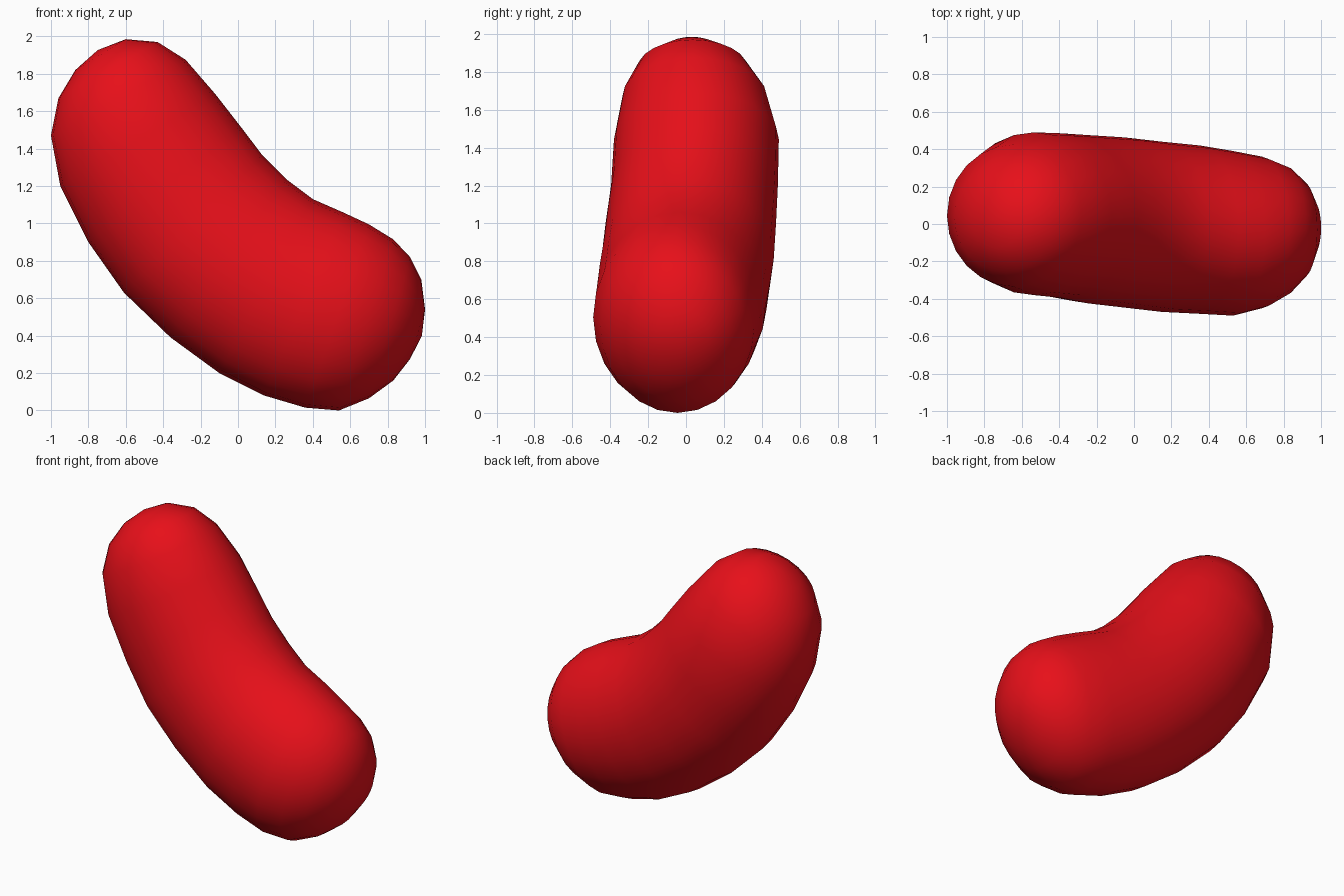
import bpy, bmesh
from math import sin, cos, pi
from mathutils import Vector

if "Cube" in bpy.data.objects:
    bpy.data.objects.remove(bpy.data.objects["Cube"])

SIDES = 24

# Cross-sections along the bean: outer x, z, inner x, z, half depth, centre y
stations = [
    (-0.87, 1.82, -0.60, 1.985, 0.155, 0.03),
    (-0.96, 1.67, -0.43, 1.97, 0.29, 0.035),
    (-1.00, 1.47, -0.28, 1.875, 0.38, 0.045),
    (-0.95, 1.20, -0.12, 1.69, 0.435, 0.055),
    (-0.80, 0.90, 0.02, 1.51, 0.44, 0.045),
    (-0.61, 0.63, 0.13, 1.365, 0.45, 0.025),
    (-0.36, 0.39, 0.26, 1.235, 0.455, 0.008),
    (-0.10, 0.20, 0.40, 1.13, 0.455, -0.015),
    (0.14, 0.08, 0.56, 1.06, 0.45, -0.03),
    (0.36, 0.015, 0.70, 0.995, 0.44, -0.05),
    (0.54, 0.00, 0.83, 0.915, 0.405, -0.045),
    (0.70, 0.065, 0.92, 0.82, 0.345, -0.035),
    (0.83, 0.16, 0.98, 0.70, 0.255, -0.03),
    (0.92, 0.275, 1.00, 0.54, 0.14, -0.02),
]
tips = [Vector((-0.75, 0.03, 1.927)), Vector((0.983, -0.02, 0.40))]

# Elliptical rings joined into a closed bean
bm = bmesh.new()
rings = []
for ox, oz, ix, iz, depth, cy in stations:
    centre = Vector(((ox + ix) / 2, cy, (oz + iz) / 2))
    half = Vector(((ix - ox) / 2, 0, (iz - oz) / 2))
    rings.append([bm.verts.new(centre + half * cos(2 * pi * k / SIDES)
                               + Vector((0, depth * sin(2 * pi * k / SIDES), 0)))
                  for k in range(SIDES)])
for a, b in zip(rings, rings[1:]):
    for k in range(SIDES):
        n = (k + 1) % SIDES
        bm.faces.new((a[k], a[n], b[n], b[k]))

# Rounded end caps
for ring, tip in ((rings[0], tips[0]), (rings[-1], tips[1])):
    pole = bm.verts.new(tip)
    for k in range(SIDES):
        bm.faces.new((ring[k], ring[(k + 1) % SIDES], pole))
bmesh.ops.recalc_face_normals(bm, faces=bm.faces[:])
for face in bm.faces:
    face.smooth = True

mesh = bpy.data.meshes.new("bean")
bm.to_mesh(mesh)
bm.free()
bean = bpy.data.objects.new("bean", mesh)
bpy.context.collection.objects.link(bean)

# Red skin
red = bpy.data.materials.new("red")
red.diffuse_color = (0.8, 0.005, 0.01, 1)
red.use_nodes = True
red.node_tree.nodes["Principled BSDF"].inputs["Base Color"].default_value = red.diffuse_color
mesh.materials.append(red)
